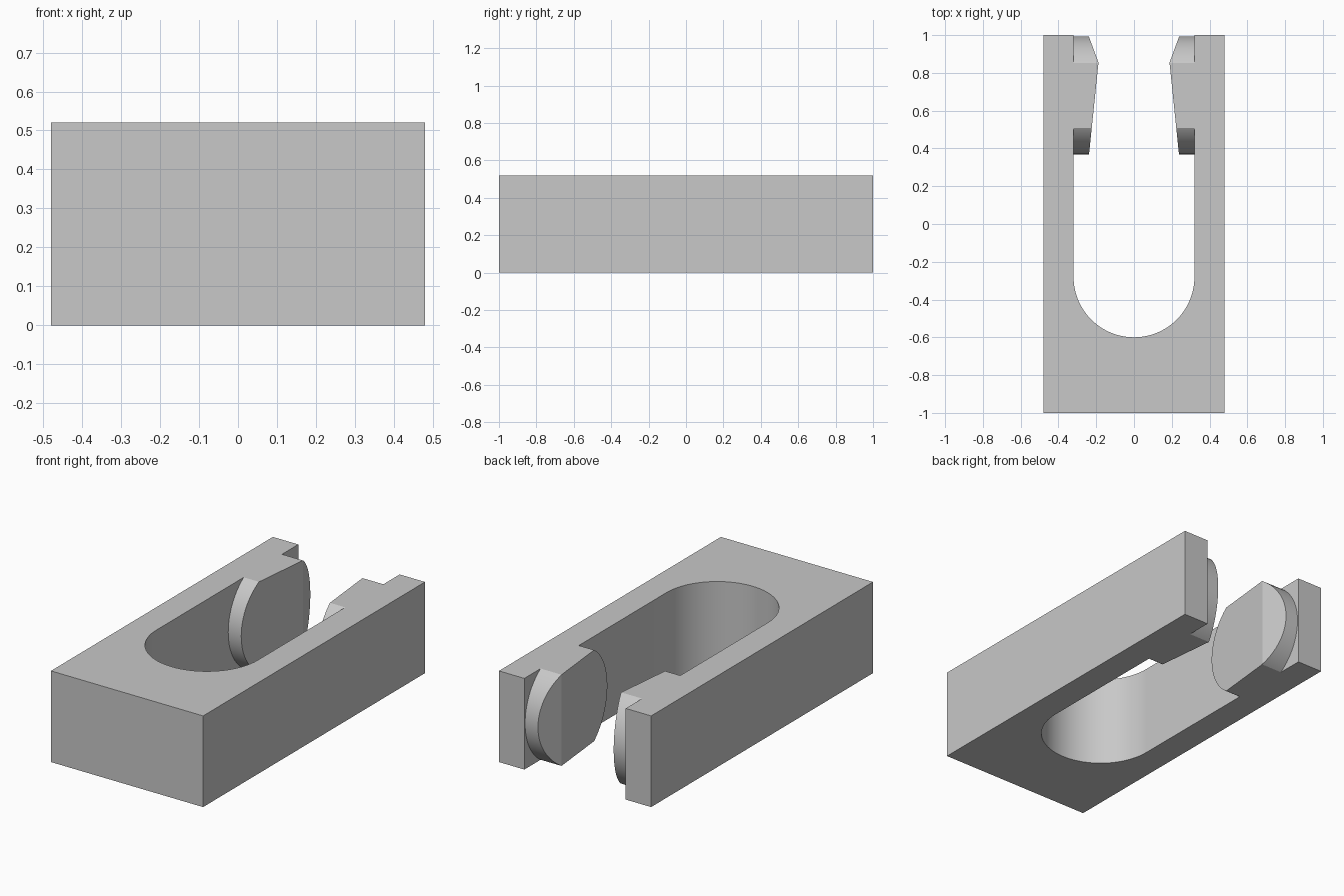
import bpy
import bmesh
from math import sin, cos, pi, radians
from mathutils import Vector

cube = bpy.data.objects.get("Cube")
if cube:
    bpy.data.objects.remove(cube, do_unlink=True)

HALF_W, HEIGHT, SLOT = 0.48, 0.52, 0.32
PAD_Y, PAD_R = 0.681, 0.312

grey = bpy.data.materials.new("plain grey")
grey.use_nodes = True
colour = (0.58, 0.58, 0.58, 1)
grey.diffuse_color = colour
grey.node_tree.nodes["Principled BSDF"].inputs["Base Color"].default_value = colour


def prism(points, offset):
    """Extrude a closed outline along the offset vector."""
    bm = bmesh.new()
    face = bm.faces.new([bm.verts.new(p) for p in points])
    grown = bmesh.ops.extrude_face_region(bm, geom=[face])["geom"]
    verts = [v for v in grown if isinstance(v, bmesh.types.BMVert)]
    bmesh.ops.translate(bm, verts=verts, vec=offset)
    bmesh.ops.recalc_face_normals(bm, faces=bm.faces[:])
    return bm


def trim(bm, point, normal):
    """Cut away everything on the normal's side and close the cut."""
    cut = bmesh.ops.bisect_plane(
        bm, geom=bm.verts[:] + bm.edges[:] + bm.faces[:], dist=1e-6,
        plane_co=point, plane_no=normal, clear_outer=True)["geom_cut"]
    edges = [e for e in cut if isinstance(e, bmesh.types.BMEdge)]
    bmesh.ops.contextual_create(bm, geom=edges)


def make_object(name, bm):
    bmesh.ops.recalc_face_normals(bm, faces=bm.faces[:])
    mesh = bpy.data.meshes.new(name)
    bm.to_mesh(mesh)
    bm.free()
    mesh.materials.append(grey)
    obj = bpy.data.objects.new(name, mesh)
    bpy.context.collection.objects.link(obj)
    return obj


# Block with a round-ended slot, open at the back
arc = [(SLOT * cos(t), -0.28 - SLOT * sin(t), 0)
       for t in (pi * i / 40 for i in range(41))]
outline = [(HALF_W, -1, 0), (HALF_W, 1, 0), (SLOT, 1, 0)] + arc
outline += [(-SLOT, 1, 0), (-HALF_W, 1, 0), (-HALF_W, -1, 0)]
body = make_object("slotted_block", prism(outline, (0, 0, HEIGHT)))

# Gripping pads: discs trimmed level with the block and sloped to a ridge
for side, name in ((1, "left_pad"), (-1, "right_pad")):
    circle = [(side * 0.4, PAD_Y + PAD_R * cos(t), HEIGHT / 2 + PAD_R * sin(t))
              for t in (2 * pi * i / 80 for i in range(80))]
    bm = prism(circle, (-side * 0.3, 0, 0))
    ridge = Vector((side * 0.188, 0.855, 0))
    trim(bm, (0, 0, HEIGHT), (0, 0, 1))
    trim(bm, (0, 0, 0), (0, 0, -1))
    trim(bm, ridge, Vector((-side * 0.485, -0.05, 0)).normalized())
    trim(bm, ridge, Vector((-side * 0.135, 0.05, 0)).normalized())
    pad = make_object(name, bm)

    # Merge the pad into the block
    union = body.modifiers.new("merge", 'BOOLEAN')
    union.operation = 'UNION'
    union.solver = 'EXACT'
    union.object = pad
    bpy.context.view_layer.objects.active = body
    bpy.ops.object.modifier_apply(modifier=union.name)
    bpy.data.objects.remove(pad, do_unlink=True)

# Smooth curved walls, keep crisp edges
bpy.ops.object.select_all(action='DESELECT')
body.select_set(True)
bpy.context.view_layer.objects.active = body
bpy.ops.object.shade_smooth_by_angle(angle=radians(12))
